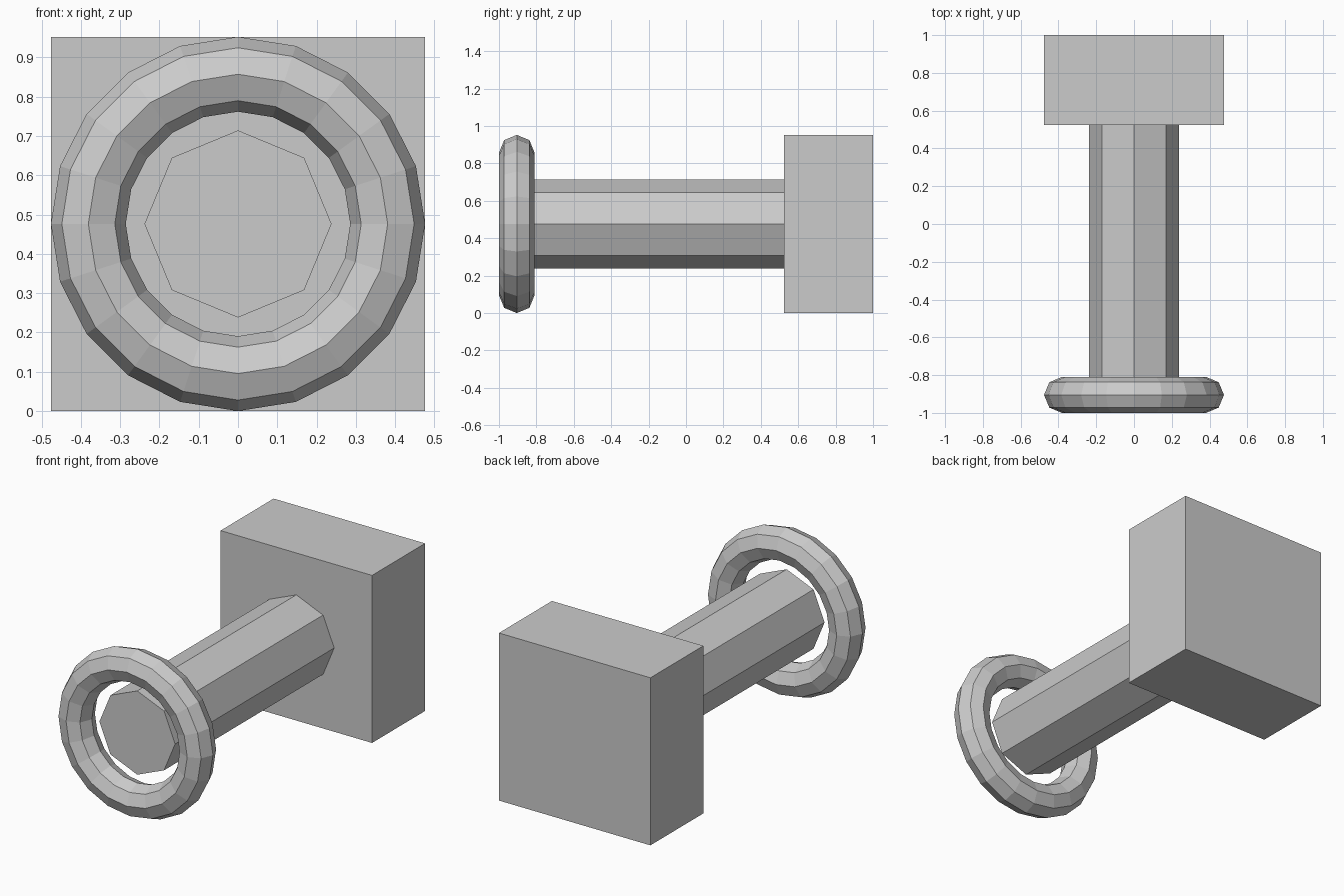
import bpy
from math import radians

if "Cube" in bpy.data.objects:
    bpy.data.objects.remove(bpy.data.objects["Cube"])

U = 2 / 4.2        # base unit: radius of the ring's outer edge
BACK = 1.0         # rear face of the block
FRONT = BACK - U   # front face of the block
RING_Y = -1 + 0.2 * U
TURN = (radians(90), 0, 0)


def named(name):
    bpy.context.object.name = name
    return bpy.context.object


# Square block at the back
bpy.ops.mesh.primitive_cube_add(size=1, location=(0, (BACK + FRONT) / 2, U))
block = named("back_block")
block.scale = (2 * U, U, 2 * U)
bpy.ops.object.transform_apply(location=False, rotation=False, scale=True)

# Eight-sided shaft running forward to the middle of the ring
bpy.ops.mesh.primitive_cylinder_add(
    vertices=8, radius=0.5 * U, depth=FRONT - RING_Y,
    location=(0, (FRONT + RING_Y) / 2, U), rotation=TURN)
named("shaft")

# Loose ring around the front end of the shaft
bpy.ops.mesh.primitive_torus_add(
    major_segments=20, minor_segments=8,
    major_radius=0.8 * U, minor_radius=0.2 * U,
    location=(0, RING_Y, U), rotation=TURN)
named("front_ring")
bpy.ops.object.shade_flat()
